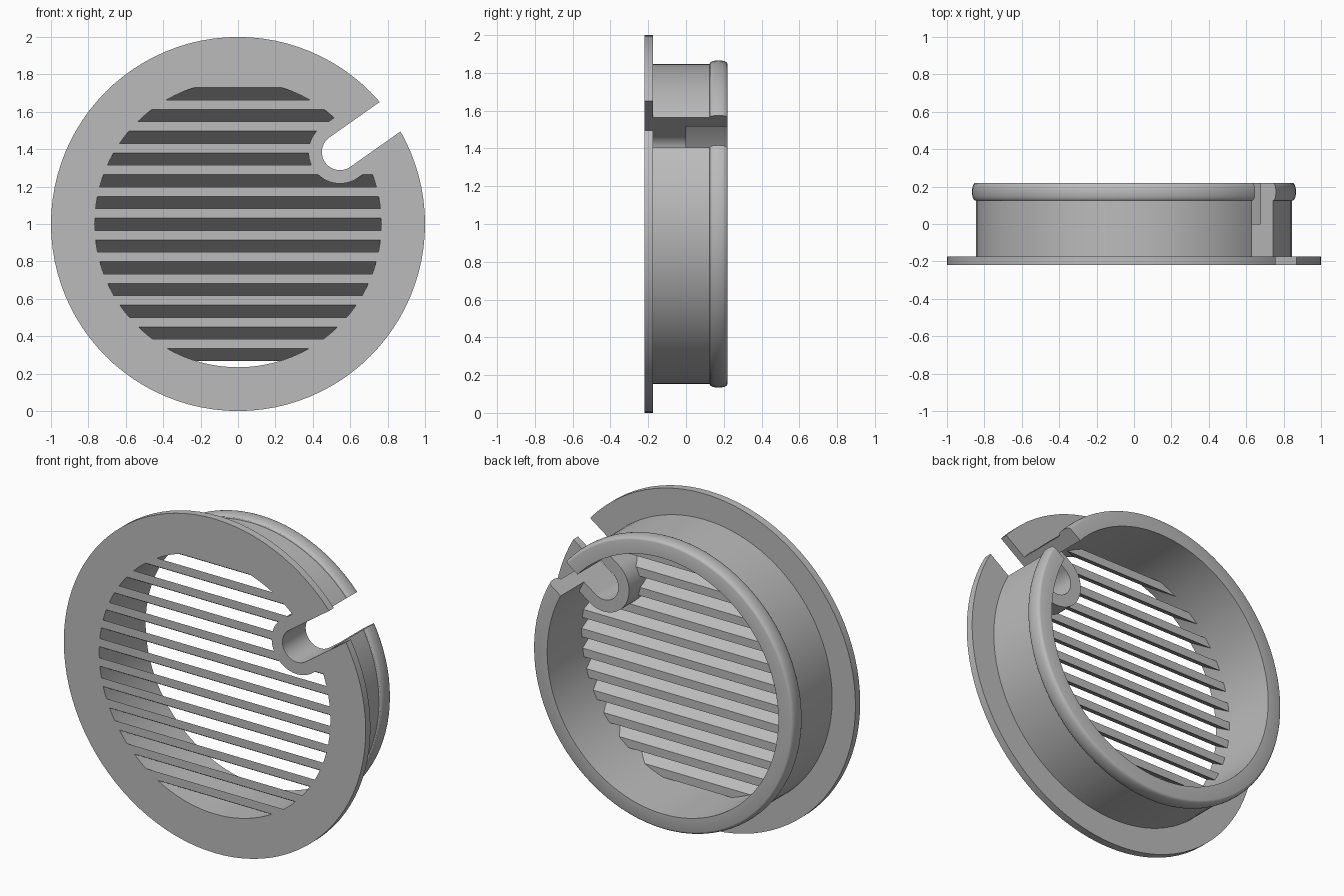
import bpy, bmesh
from math import pi, cos, sin, radians

cube = bpy.data.objects.get("Cube")
if cube:
    bpy.data.objects.remove(cube, do_unlink=True)

FRONT, BACK = -0.22, 0.22
BORE = 0.766             # inner radius of the housing
SEG = 96
NOTCH_ANGLE = radians(35.2)
NOTCH_DIST = 0.667

grey = bpy.data.materials.new("plain_grey")
grey.use_nodes = True
colour = (0.5, 0.5, 0.5, 1)
grey.diffuse_color = colour
grey.node_tree.nodes["Principled BSDF"].inputs["Base Color"].default_value = colour


def finish(name, bm):
    bmesh.ops.recalc_face_normals(bm, faces=bm.faces)
    mesh = bpy.data.meshes.new(name)
    bm.to_mesh(mesh)
    bm.free()
    mesh.materials.append(grey)
    ob = bpy.data.objects.new(name, mesh)
    bpy.context.collection.objects.link(ob)
    return ob


def add_prism(bm, outline, y0, y1, drop=0.0):
    """Extrude an (x, z) outline along y, lowering the far end by drop."""
    near = [bm.verts.new((x, y0, z + 1)) for x, z in outline]
    far = [bm.verts.new((x, y1, z + 1 - drop)) for x, z in outline]
    bm.faces.new(near)
    bm.faces.new(far[::-1])
    n = len(outline)
    for i in range(n):
        j = (i + 1) % n
        bm.faces.new((near[i], far[i], far[j], near[j]))


def prism(name, outline, y0, y1):
    bm = bmesh.new()
    add_prism(bm, outline, y0, y1)
    return finish(name, bm)


def circle(r):
    return [(r * cos(2 * pi * i / SEG), r * sin(2 * pi * i / SEG)) for i in range(SEG)]


def channel(r, reach, steps=32):
    """Radial slot outline: a round inner end, open towards the rim."""
    local = [(NOTCH_DIST + reach, -r), (NOTCH_DIST + reach, r)]
    for i in range(steps + 1):
        a = pi / 2 + pi * i / steps
        local.append((NOTCH_DIST + r * cos(a), r * sin(a)))
    c, s = cos(NOTCH_ANGLE), sin(NOTCH_ANGLE)
    return [(u * c - v * s, u * s + v * c) for u, v in local]


def boolean(ob, tool, operation):
    mod = ob.modifiers.new(operation.lower(), 'BOOLEAN')
    mod.operation, mod.object, mod.solver = operation, tool, 'EXACT'
    bpy.context.view_layer.objects.active = ob
    bpy.ops.object.modifier_apply(modifier=mod.name)


# Flanged housing with a rounded bead round the back edge
profile = [(BORE, FRONT), (1.0, FRONT), (1.0, -0.175), (0.846, -0.175), (0.846, 0.125)]
for i in range(1, 12):
    a = pi * i / 12
    profile.append((0.846 + 0.02 * sin(a) ** 0.8, 0.172 - 0.047 * cos(a)))
profile += [(0.846, BACK), (BORE, BACK)]
bm = bmesh.new()
rings = [[bm.verts.new((r * x, y, r * z + 1)) for x, z in circle(1)] for r, y in profile]
for k, ring in enumerate(rings):
    following = rings[(k + 1) % len(rings)]
    for i in range(SEG):
        j = (i + 1) % SEG
        bm.faces.new((ring[i], ring[j], following[j], following[i]))
housing = finish("flanged_housing", bm)

# Louvre slats sloping down towards the back
bm = bmesh.new()
for k in range(13):
    z = -0.666 + 0.1163 * k
    add_prism(bm, [(-0.9, z), (0.9, z), (0.9, z + 0.05), (-0.9, z + 0.05)],
              FRONT, FRONT + 0.113, 0.066)
slats = finish("louvre_slats", bm)

# Cable channel boss inside the housing
boss = prism("cable_channel", channel(0.168, 0.4), FRONT, 0.0)

# Trim the inner parts to the bore and open the cable notch
bore = prism("bore_helper", circle(BORE), -0.5, 0.5)
notch = prism("notch_helper", channel(0.0965, 0.7), -0.5, 0.5)
boolean(slats, bore, 'INTERSECT')
boolean(slats, boss, 'DIFFERENCE')
boolean(boss, bore, 'INTERSECT')
for part in (housing, boss):
    boolean(part, notch, 'DIFFERENCE')
for helper in (bore, notch):
    bpy.data.objects.remove(helper, do_unlink=True)

# Smooth the round surfaces and keep the edges crisp
for part in (housing, slats, boss):
    bpy.ops.object.select_all(action='DESELECT')
    part.select_set(True)
    bpy.context.view_layer.objects.active = part
    bpy.ops.object.shade_smooth_by_angle(angle=radians(30))
